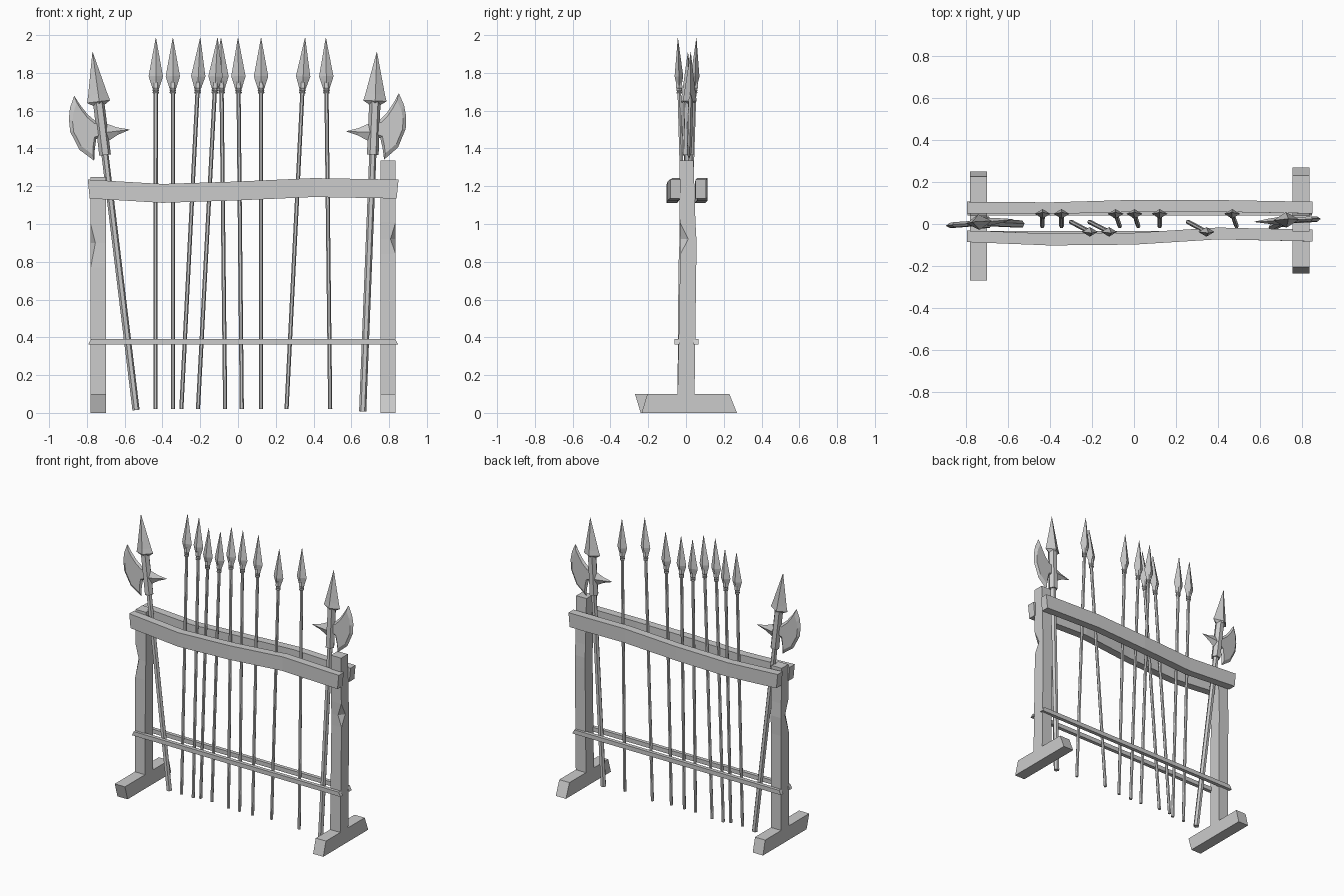
import bpy
import bmesh
import math
from mathutils import Matrix, Vector

if "Cube" in bpy.data.objects:
    bpy.data.objects.remove(bpy.data.objects["Cube"])

GREY = (0.6, 0.6, 0.6, 1)
mat = bpy.data.materials.new("plain grey")
mat.use_nodes = True
mat.diffuse_color = GREY
mat.node_tree.nodes["Principled BSDF"].inputs["Base Color"].default_value = GREY


def loft(name, sections, place=None):
    """Skin a row of equal-length point loops and cap both ends."""
    bm = bmesh.new()
    rings = [[bm.verts.new(p) for p in s] for s in sections]
    n = len(rings[0])
    for a, b in zip(rings, rings[1:]):
        for i in range(n):
            j = (i + 1) % n
            bm.faces.new((a[i], a[j], b[j], b[i]))
    bm.faces.new(rings[0][::-1])
    bm.faces.new(rings[-1])
    bmesh.ops.remove_doubles(bm, verts=bm.verts, dist=0.0002)
    bmesh.ops.recalc_face_normals(bm, faces=bm.faces)
    if place:
        bm.transform(place)
    mesh = bpy.data.meshes.new(name)
    bm.to_mesh(mesh)
    bm.free()
    mesh.materials.append(mat)
    obj = bpy.data.objects.new(name, mesh)
    bpy.context.collection.objects.link(obj)
    return obj


def turned(name, profile, sides, place, flat=1.0):
    """Low-poly turned shape from (radius, height) pairs."""
    angles = [math.tau * i / sides for i in range(sides)]
    loft(name, [[(r * math.cos(a), r * flat * math.sin(a), z) for a in angles]
                for r, z in profile], place)


def pole_frame(bottom, top, facing):
    """Matrix with z along the pole and x turned toward facing."""
    b, t = Vector(bottom), Vector(top)
    z = (t - b).normalized()
    y = z.cross(Vector(facing)).normalized()
    x = y.cross(z)
    m = Matrix((x, y, z)).transposed().to_4x4()
    m.translation = b
    return m, (t - b).length


# Upright posts: the outer front corner is chipped partway up
def post(name, side, cx, sections):
    h = 0.04
    rings = []
    for z, y0, y1, chip in sections:
        pts = [(side * h, y0 + chip * 1.5), (side * (h - chip), y0),
               (-side * h, y0), (-side * h, y1), (side * h, y1)]
        rings.append([(cx + x, y, z) for x, y in pts])
    loft(name, rings)


post("right_post", -1, -0.74, [(0.08, -0.045, 0.045, 0), (0.77, -0.04, 0.045, 0),
                               (0.9, -0.035, 0.05, 0.025), (1.0, -0.035, 0.045, 0),
                               (1.25, -0.035, 0.04, 0)])
post("left_post", 1, 0.795, [(0.08, -0.045, 0.045, 0), (0.84, -0.03, 0.055, 0),
                             (0.92, -0.03, 0.055, 0.028), (1.01, -0.033, 0.05, 0),
                             (1.335, -0.035, 0.04, 0)])


# Feet with slanted ends
def foot(name, cx, low, high):
    loft(name, [[(cx - 0.04, low[i], 0), (cx + 0.04, low[i], 0),
                 (cx + 0.04, high[i], 0.1), (cx - 0.04, high[i], 0.1)] for i in (0, 1)])


foot("right_foot", -0.74, (-0.24, 0.25), (-0.27, 0.225))
foot("left_foot", 0.795, (-0.235, 0.27), (-0.205, 0.23))


# Upper rails, slightly crooked, and thin straight lower rails
def rail(name, path, hy, hz, slant):
    rings = []
    for i, (x, y, z) in enumerate(path):
        s = slant if i == len(path) - 1 else -slant if i == 0 else 0
        rings.append([(x - s, y - hy, z - hz), (x - s, y + hy, z - hz),
                      (x + s, y + hy, z + hz), (x + s, y - hy, z + hz)])
    loft(name, rings)


xs = (-0.79, -0.4, 0, 0.4, 0.845)
heights = (1.185, 1.162, 1.175, 1.193, 1.185)
for label, ys in (("front", (-0.058, -0.074, -0.07, -0.045, -0.055)),
                  ("back", (0.078, 0.075, 0.087, 0.086, 0.078))):
    rail(label + "_upper_rail", list(zip(xs, ys, heights)), 0.028, 0.05, 0.005)
for label, y in (("front", -0.047), ("back", 0.053)):
    rail(label + "_lower_rail", [(-0.785, y, 0.377), (0.84, y, 0.377)], 0.013, 0.015, -0.008)

# Spears: top x, bottom x, and which upper rail they lean on
spears = [(-0.435, -0.437, 1), (-0.345, -0.345, 1), (-0.2, -0.3, -1),
          (-0.108, -0.212, -1), (-0.09, -0.068, 1), (0, 0.02, 1),
          (0.122, 0.122, 1), (0.355, 0.257, -1), (0.465, 0.488, 1)]
for k, (top, bottom, lean) in enumerate(spears, 1):
    end = (top, 0.055 if lean > 0 else -0.043, 1.985)
    place, L = pole_frame((bottom, -0.01 * lean, 0.02), end, (1, 0, 0))
    turned(f"spear_{k}_shaft", [(0.011, 0), (0.011, L - 0.25)], 6, place)
    turned(f"spear_{k}_head", [(0.018, L - 0.265), (0.034, L - 0.217),
                               (0.038, L - 0.203), (0.001, L)], 4, place, 0.6)
    turned(f"spear_{k}_collar", [(0.015, L - 0.295), (0.018, L - 0.289), (0.014, L - 0.283),
                                 (0.018, L - 0.277), (0.015, L - 0.271), (0.02, L - 0.262),
                                 (0.016, L - 0.23)], 6, place)

# Halberds: blade outline in the plane of the pole, as (out, up)
blade = [(0.125, 1.691), (0.155, 1.63), (0.168, 1.573), (0.169, 1.504), (0.132, 1.404),
         (0.061, 1.337), (0.05, 1.4), (0.036, 1.45), (0, 1.46), (0, 1.535), (0.025, 1.54),
         (0.068, 1.587), (0.1, 1.64)]
inner = [(0.085 + (u - 0.085) * 0.8, 1.5 + (s - 1.5) * 0.8) for u, s in blade]
for label, bottom, top, facing in (
        ("right", (-0.54, 0, 0.015), (-0.77, 0.01, 1.91), (-1, -0.1, 0)),
        ("left", (0.66, -0.015, 0.008), (0.735, 0.025, 1.91), (1, 0.04, 0))):
    place, L = pole_frame(bottom, top, facing)
    turned(label + "_halberd_shaft", [(0.019, 0), (0.019, 1.5)], 6, place)
    turned(label + "_halberd_socket", [(0.031, 1.36), (0.03, 1.64)], 6, place)
    turned(label + "_halberd_point", [(0.03, 1.625), (0.062, 1.645), (0.052, 1.68),
                                      (0.001, L)], 4, place, 0.6)
    loft(label + "_halberd_blade", [[(u, -0.012, s) for u, s in inner],
                                    [(u, 0, s) for u, s in blade],
                                    [(u, 0.012, s) for u, s in inner]], place)
    loft(label + "_halberd_spike", [
        [(u, 0, 1.478 - h), (u, t, 1.478), (u, 0, 1.478 + h), (u, -t, 1.478)]
        for u, h, t in ((0, 0.055, 0.02), (-0.03, 0.045, 0.018),
                        (-0.08, 0.02, 0.012), (-0.145, 0.001, 0.001))], place)
